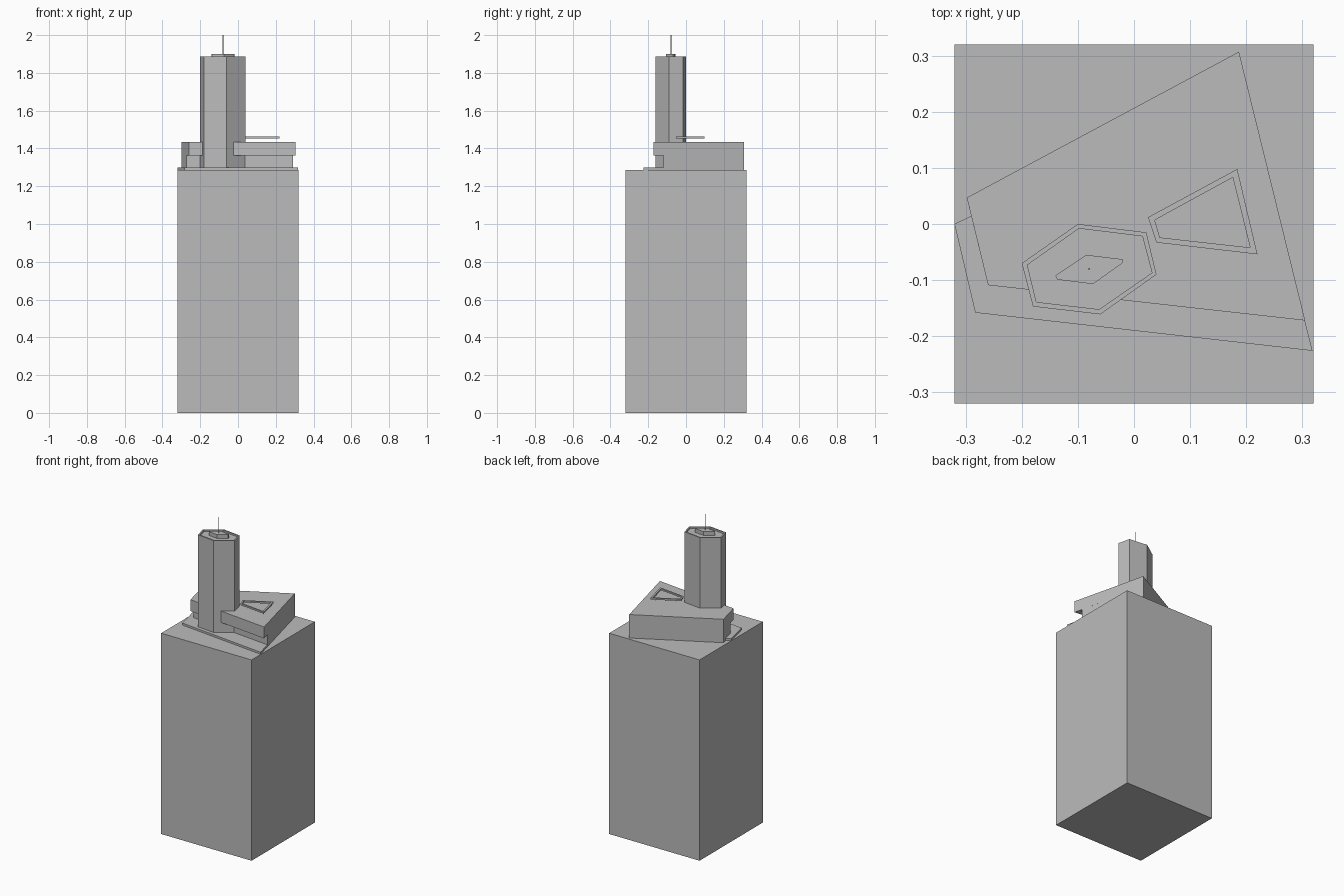
import bpy
import bmesh
from mathutils import Vector

cube = bpy.data.objects.get("Cube")
if cube:
    bpy.data.objects.remove(cube)

GREY = (0.5, 0.5, 0.5, 1)
concrete = bpy.data.materials.new("concrete_grey")
concrete.use_nodes = True
concrete.diffuse_color = GREY
concrete.node_tree.nodes["Principled BSDF"].inputs["Base Color"].default_value = GREY


def loft(name, sections, ring=False):
    """Join outlines at given heights; cap the ends, or close it into a ring."""
    bm = bmesh.new()
    loops = [[bm.verts.new((x, y, z)) for x, y in pts] for pts, z in sections]
    pairs = list(zip(loops, loops[1:]))
    if ring:
        pairs.append((loops[-1], loops[0]))
    for a, b in pairs:
        for i in range(len(a)):
            j = (i + 1) % len(a)
            bm.faces.new((a[i], a[j], b[j], b[i]))
    if not ring:
        bm.faces.new(loops[0][::-1])
        bm.faces.new(loops[-1])
    bmesh.ops.recalc_face_normals(bm, faces=bm.faces)
    mesh = bpy.data.meshes.new(name)
    bm.to_mesh(mesh)
    bm.free()
    mesh.materials.append(concrete)
    obj = bpy.data.objects.new(name, mesh)
    bpy.context.collection.objects.link(obj)
    return obj


def prism(name, pts, low, high):
    return loft(name, [(pts, low), (pts, high)])


BASE, SLAB, SOFFIT, ROOF, TOP = 1.285, 1.298, 1.362, 1.435, 1.886

# Tall square base block
h = 0.32
prism("base_block", [(-h, -h), (h, -h), (h, h), (-h, h)], 0, BASE)

# Thin terrace, with its back edge hidden under the podium
prism("terrace_slab", [(-0.32, 0), (-0.283, -0.158), (0.318, -0.226), (0.2, 0.25)], BASE, SLAB)

# Podium: recessed lower storey below an overhanging upper storey
back_left, back_right = (-0.298, 0.047), (0.187, 0.307)
prism("podium_lower", [back_left, (-0.272, -0.06), (0.292, -0.12), back_right], BASE, SOFFIT)
prism("podium_upper", [back_left, (-0.26, -0.109), (0.305, -0.172), back_right], SOFFIT, ROOF)

# Floating frame above the podium roof
frame_outer = [(0.025, 0.012), (0.04, -0.033), (0.22, -0.054), (0.184, 0.098)]
frame_inner = [(0.037, 0.007), (0.046, -0.024), (0.207, -0.042), (0.176, 0.083)]
loft("roof_frame", [(frame_outer, 1.452), (frame_outer, 1.462),
                    (frame_inner, 1.462), (frame_inner, 1.452)], ring=True)

# Six-sided tower with a low parapet around a sunken roof
tower = [(-0.2, -0.07), (-0.18, -0.147), (-0.06, -0.161),
         (0.04, -0.09), (0.022, -0.015), (-0.1, 0)]
parapet = [(-0.19, -0.073), (-0.174, -0.139), (-0.062, -0.152),
           (0.032, -0.087), (0.015, -0.022), (-0.098, -0.008)]
loft("tower", [(tower, SLAB), (tower, TOP), (parapet, TOP), (parapet, TOP - 0.01)])

# Plant room on the tower roof
prism("plant_room", [(-0.14, -0.092), (-0.137, -0.099), (-0.073, -0.107),
                     (-0.021, -0.07), (-0.019, -0.063), (-0.085, -0.055)], TOP - 0.01, 1.9)

# Antenna mast
bpy.ops.mesh.primitive_cylinder_add(vertices=8, radius=0.002, depth=0.1,
                                    location=Vector((-0.08, -0.08, 1.95)))
mast = bpy.context.object
mast.name = "antenna_mast"
mast.data.materials.append(concrete)
